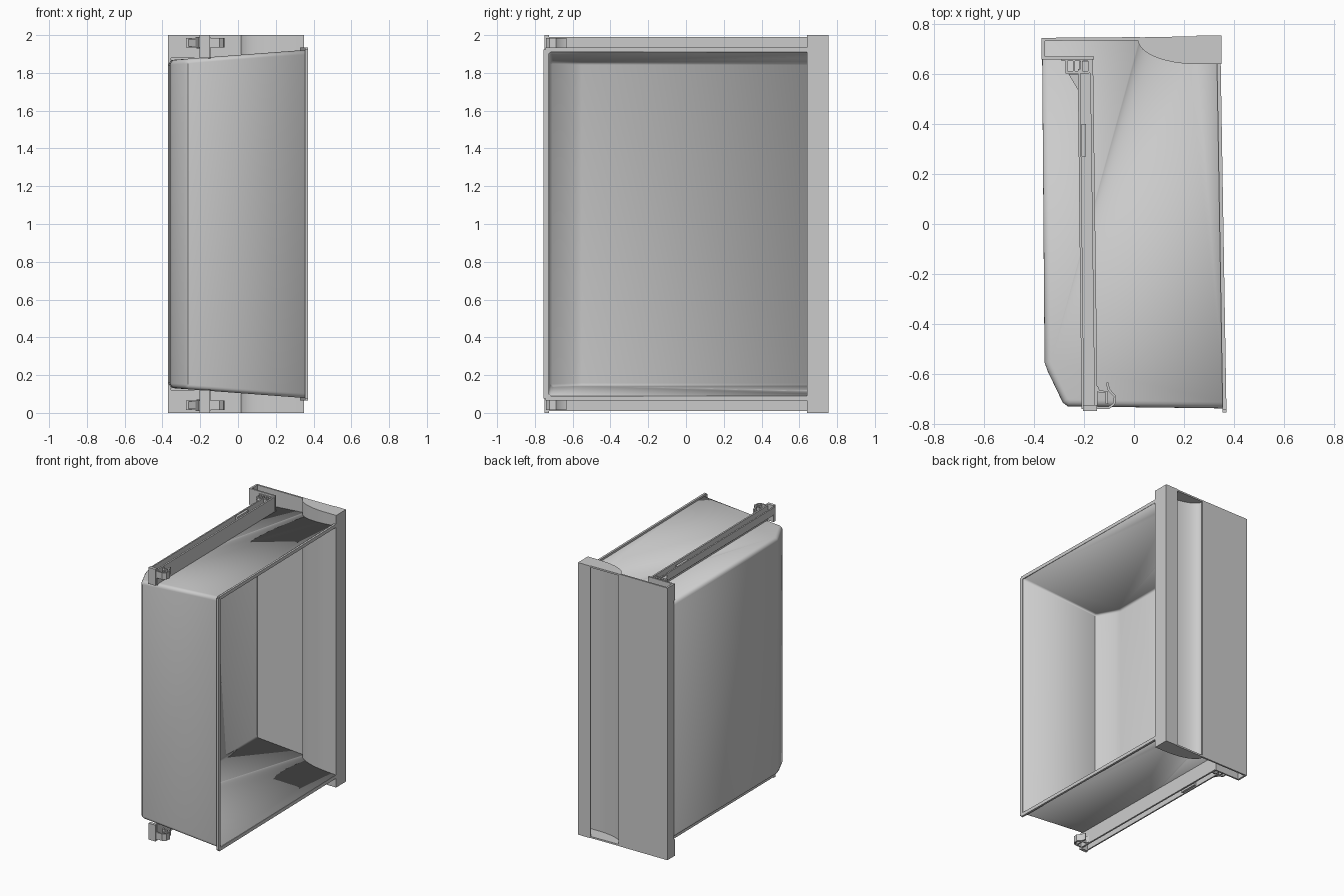
import bpy, bmesh, math
from mathutils import Vector

if "Cube" in bpy.data.objects:
    bpy.data.objects.remove(bpy.data.objects["Cube"], do_unlink=True)

grey = bpy.data.materials.new("plain grey")
grey.use_nodes = True
colour = (0.6, 0.6, 0.6, 1)
grey.diffuse_color = colour
grey.node_tree.nodes["Principled BSDF"].inputs["Base Color"].default_value = colour


def finish(name, bm, smooth=True):
    bmesh.ops.recalc_face_normals(bm, faces=bm.faces)
    mesh = bpy.data.meshes.new(name)
    bm.to_mesh(mesh)
    bm.free()
    mesh.materials.append(grey)
    ob = bpy.data.objects.new(name, mesh)
    bpy.context.collection.objects.link(ob)
    if smooth:
        bpy.ops.object.select_all(action="DESELECT")
        ob.select_set(True)
        bpy.context.view_layer.objects.active = ob
        bpy.ops.object.shade_smooth_by_angle(angle=math.radians(35))
    return ob


def add_prism(bm, pts, low, high):
    """Closed prism of an xy outline; low and high give z from x."""
    a = [bm.verts.new((x, y, low(x))) for x, y in pts]
    b = [bm.verts.new((x, y, high(x))) for x, y in pts]
    caps = [bm.faces.new(a), bm.faces.new(b)]
    sides = []
    for i in range(len(pts)):
        j = (i + 1) % len(pts)
        sides.append(bm.faces.new((a[i], a[j], b[j], b[i])))
    return caps, sides


def prism(name, pts, z0, z1, both=False):
    bm = bmesh.new()
    add_prism(bm, pts, lambda x: z0, lambda x: z1)
    if both:
        add_prism(bm, pts, lambda x: 2 - z1, lambda x: 2 - z0)
    return finish(name, bm)


def rect(x0, x1, y0, y1):
    return [(x0, y0), (x1, y0), (x1, y1), (x0, y1)]


def strip(path, t):
    """Outline of a thin strip following an open path."""
    left, right = [], []
    for i, p in enumerate(path):
        d = Vector(path[min(i + 1, len(path) - 1)]) - Vector(path[max(i - 1, 0)])
        n = Vector((-d.y, d.x)).normalized() * t / 2
        left.append((p[0] + n.x, p[1] + n.y))
        right.append((p[0] - n.x, p[1] - n.y))
    return left + right[::-1]


# Curve of the finger scoop, an eased arc running into a flat
scoop = []
for i in range(13):
    a = math.radians(90 * i / 12)
    scoop.append((0.02 + 0.23 * (1 - math.cos(a)), 0.74 - 0.095 * math.sin(a)))
scoop.append((0.345, 0.645))

# Tapered drawer shell, open towards +x and closed by the front panel
floor_line = [(-0.368, 0.735), (-0.358, -0.555), (-0.345, -0.59),
              (-0.285, -0.715), (-0.265, -0.73), (0.365, -0.738)]
bm = bmesh.new()
half = lambda x: 0.867 + (x + 0.37) * 0.075
caps, sides = add_prism(bm, floor_line + scoop[::-1],
                        lambda x: 1 - half(x), lambda x: 1 + half(x))
bmesh.ops.recalc_face_normals(bm, faces=bm.faces)
bmesh.ops.delete(bm, geom=sides[len(floor_line) - 1:], context="FACES")
corners = [e for e in bm.edges if len(e.link_faces) == 2
           and any(f in caps for f in e.link_faces)]
bmesh.ops.bevel(bm, geom=corners, offset=0.025, segments=4, profile=0.5,
                affect="EDGES", clamp_overlap=True)
shell = finish("drawer_shell", bm)
# keep the thickness on the inside of the shell
floor = min(shell.data.polygons, key=lambda p: p.center.x)
if floor.normal.x > 0:
    shell.data.flip_normals()
thick = shell.modifiers.new("Thickness", "SOLIDIFY")
thick.thickness = 0.012
thick.offset = -1

# Rim lip around the open side
prism("side_rim", [(0.332, 0.645), (0.347, 0.645), (0.37, -0.745), (0.355, -0.745)],
      1.91, 1.935, both=True)
prism("rear_rim", rect(0.354, 0.37, -0.754, -0.73), 0.075, 1.925)

# Front panel with its edge flange
prism("front_panel", strip([(-0.363, 0.665), (-0.363, 0.738)], 0.014), 0, 2)
prism("panel_face", [(-0.37, 0.733), (0.02, 0.735), (0.025, 0.748), (-0.37, 0.745)], 0, 2)

# Scooped handle with a finger lip and closed ends
prism("handle_scoop", strip(scoop, 0.01), 0, 2)
prism("handle_side", rect(0.338, 0.35, 0.64, 0.755), 0, 2)
prism("handle_lip", rect(0.25, 0.35, 0.744, 0.755), 0, 2)
prism("handle_end", scoop + [(0.345, 0.753), (0.02, 0.747)], 1.988, 2, both=True)

# Slide rails on both sides: channel walls and web
prism("rail_inner_wall", strip([(-0.17, 0.665), (-0.152, -0.735)], 0.012),
      1.876, 1.99, both=True)
prism("rail_outer_wall", strip([(-0.22, 0.62), (-0.205, -0.74)], 0.01),
      1.935, 1.99, both=True)
prism("rail_web", strip([(-0.195, 0.65), (-0.18, -0.74)], 0.05),
      1.93, 1.942, both=True)
prism("rail_latch", rect(-0.21, -0.193, 0.27, 0.4), 1.94, 1.985, both=True)

# Mounting bracket where each rail meets the panel
prism("bracket_plate", rect(-0.37, -0.16, 0.658, 0.67), 1.88, 2, both=True)
prism("bracket_gusset", [(-0.262, 0.6), (-0.22, 0.53), (-0.215, 0.6)],
      1.94, 1.98, both=True)
for label, x0, x1, y0, y1 in [("outer", -0.29, -0.18, 0.652, 0.66),
                              ("inner", -0.275, -0.18, 0.602, 0.612)]:
    prism("bracket_" + label + "_bar", rect(x0, x1, y0, y1), 1.935, 1.985, both=True)
for i in range(4):
    x = -0.275 + i * 0.03
    prism("bracket_rib_%d" % (i + 1), rect(x, x + 0.008, 0.605, 0.658),
          1.935, 1.985, both=True)

# Rear stop and spring hook at the end of each rail
prism("rail_end_block", rect(-0.205, -0.148, -0.748, -0.725), 1.88, 2, both=True)
hook = [(-0.155, -0.735), (-0.1, -0.735), (-0.08, -0.72), (-0.076, -0.69),
        (-0.1, -0.665), (-0.108, -0.635)]
prism("rail_hook", strip(hook, 0.01), 1.935, 1.985, both=True)
prism("hook_arm", strip([(-0.15, -0.65), (-0.14, -0.67), (-0.11, -0.672),
                         (-0.108, -0.72)], 0.01), 1.935, 1.985, both=True)
